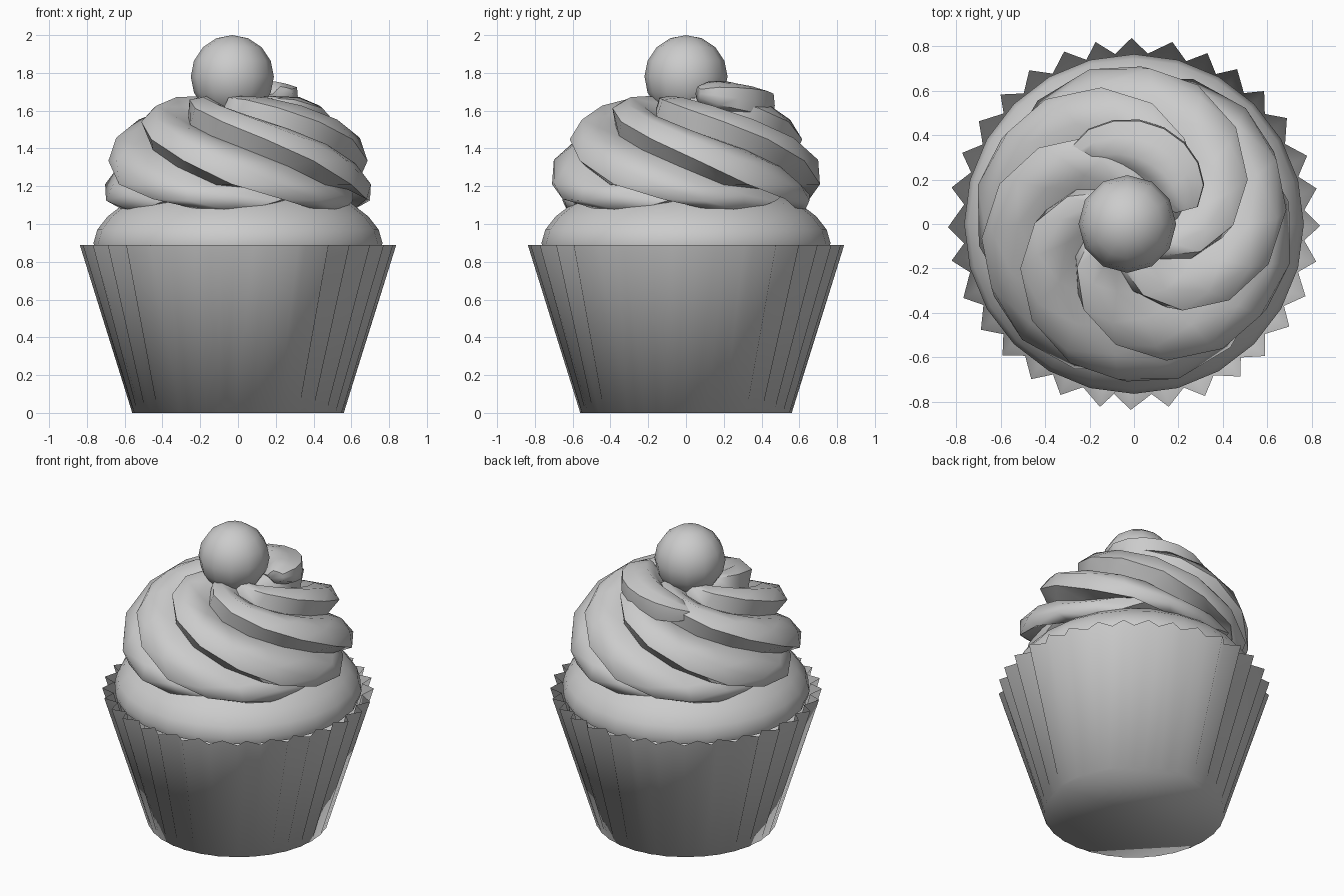
import bpy, math, random
from mathutils import Vector

if "Cube" in bpy.data.objects:
    bpy.data.objects.remove(bpy.data.objects["Cube"])

random.seed(4)


def make_mesh(name, rings, cap_start=False, cap_end=False, angle=60):
    """Skin a stack of closed rings with quads, optionally capping the ends."""
    n = len(rings[0])
    verts = [p for ring in rings for p in ring]
    faces = []
    for i in range(len(rings) - 1):
        for j in range(n):
            k = (j + 1) % n
            faces.append((i * n + j, i * n + k, (i + 1) * n + k, (i + 1) * n + j))
    if cap_start:
        faces.append(tuple(reversed(range(n))))
    if cap_end:
        last = (len(rings) - 1) * n
        faces.append(tuple(range(last, last + n)))
    mesh = bpy.data.meshes.new(name)
    mesh.from_pydata(verts, [], faces)
    mesh.polygons.foreach_set("use_smooth", [True] * len(mesh.polygons))
    mesh.set_sharp_from_angle(angle=math.radians(angle))
    obj = bpy.data.objects.new(name, mesh)
    bpy.context.collection.objects.link(obj)
    return obj


def polar(r, a, z):
    return (r * math.cos(a), r * math.sin(a), z)


# Pleated paper wrapper: round base, pleats deepen towards the rim
PLEATS = 32
jitter = [random.uniform(-0.02, 0.02) for _ in range(PLEATS * 2)]
rings = []
for r_in, r_out, z in ((0.555, 0.56, 0), (0.77, 0.838, 0.89)):
    rings.append([polar(r_out if j % 2 == 0 else r_in,
                        math.pi * j / PLEATS + jitter[j], z)
                  for j in range(PLEATS * 2)])
make_mesh("wrapper", rings, cap_start=True, angle=110)

# Cake dome rising out of the wrapper
dome = [(0.755, 0.86), (0.765, 0.90), (0.745, 0.97), (0.69, 1.04),
        (0.60, 1.11), (0.48, 1.16), (0.30, 1.19)]
make_mesh("cake_top", [[polar(r, math.tau * j / 24, z) for j in range(24)]
                       for r, z in dome], cap_end=True)

# Twisted frosting with overlapping piped strands
ARMS = 6
lobe = ((0.0, -0.085), (0.14, 0.015), (0.45, 0.03), (0.78, -0.03))
profile = [(0.50, 1.12), (0.62, 1.09), (0.68, 1.14), (0.695, 1.21), (0.675, 1.33),
           (0.62, 1.44), (0.54, 1.53), (0.44, 1.60), (0.32, 1.645),
           (0.20, 1.66), (0.08, 1.66)]
rings = []
for i, (r, z) in enumerate(profile):
    a, b = profile[max(i - 1, 0)], profile[min(i + 1, len(profile) - 1)]
    normal = Vector((b[1] - a[1], a[0] - b[0])).normalized()
    twist = math.radians(-35 - 22 * i)
    depth = min(1, r / 0.35)
    rings.append([polar(r + d * depth * normal.x,
                        math.tau * (arm + t) / ARMS + twist,
                        z + d * depth * normal.y)
                  for arm in range(ARMS) for t, d in lobe])
make_mesh("frosting_swirl", rings, cap_start=True, cap_end=True)

# Loose end of the piped frosting, curling down behind the berry
rings = []
STEPS = 8
for i in range(STEPS + 1):
    t = i / STEPS
    ang = math.radians(15 + 115 * t)
    rad = 0.25 + 0.15 * t
    size = 0.04 + 0.07 * math.sin(math.pi * t) ** 0.6
    zc = 1.69 - 0.10 * t
    ring = []
    for j in range(10):
        p = math.tau * j / 10
        s = size * (1 if j % 2 else 0.85)
        ring.append(polar(rad + 1.4 * s * math.cos(p), ang, zc + s * math.sin(p)))
    rings.append(ring)
make_mesh("frosting_tip", rings, cap_start=True, cap_end=True)

# Round berry on top
bpy.ops.mesh.primitive_uv_sphere_add(segments=12, ring_count=8, radius=0.22,
                                     location=(-0.03, 0, 1.78))
berry = bpy.context.object
berry.name = "berry"
bpy.ops.object.shade_smooth()
